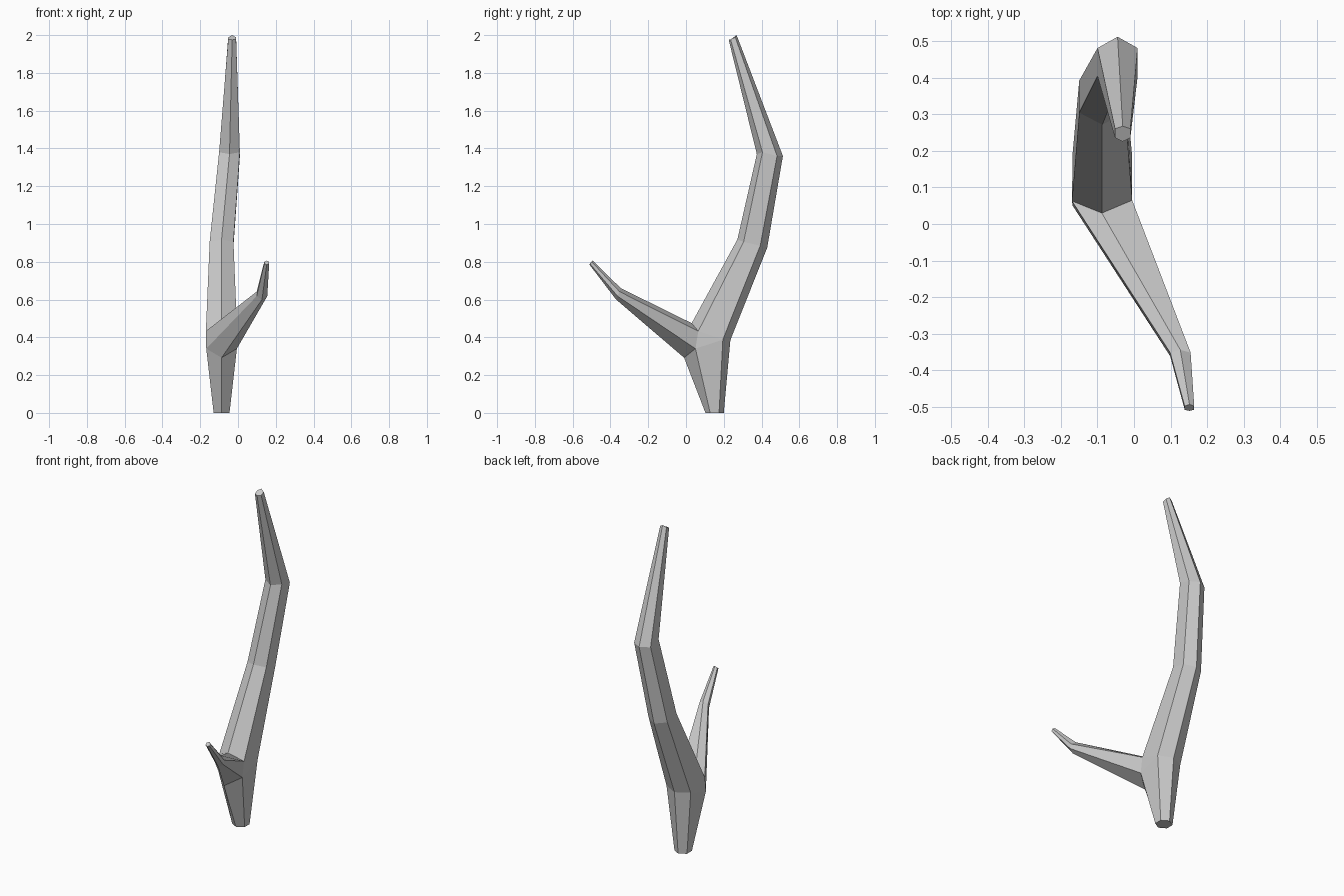
import bpy, bmesh

if "Cube" in bpy.data.objects:
    bpy.data.objects.remove(bpy.data.objects["Cube"])

bm = bmesh.new()


def ring(cx, half, front, front_side, back_side, back):
    """Six-sided section, mirrored about cx; each profile point is (y, z)."""
    pts = [(0, front), (1, front_side), (1, back_side),
           (0, back), (-1, back_side), (-1, front_side)]
    return [bm.verts.new((cx + s * half, y, z)) for s, (y, z) in pts]


def bridge(a, b):
    for i in range(6):
        j = (i + 1) % 6
        if a[i] is b[i] and a[j] is b[j]:
            continue
        bm.faces.new((a[i], a[j], b[j], b[i]))


def skin(rings):
    for a, b in zip(rings, rings[1:]):
        bridge(a, b)


# Trunk: base and the lower lip of the fork
base = ring(-0.087, 0.042, (0.103, 0), (0.128, 0), (0.175, 0), (0.2, 0))
low = ring(-0.087, 0.081, (-0.01, 0.292), (0.05, 0.34), (0.195, 0.388), (0.235, 0.385))

# Upper lip of the fork shares the three back points
upper = [bm.verts.new(p) for p in ((-0.088, 0.03, 0.475), (-0.005, 0.065, 0.433), (-0.17, 0.063, 0.433))]
high = [upper[0], upper[1], low[2], low[3], low[4], upper[2]]
bm.faces.new((low[1], low[2], upper[1]))
bm.faces.new((low[4], low[5], upper[2]))

# Main stem
bend1 = ring(-0.087, 0.063, (0.272, 0.918), (0.305, 0.905), (0.393, 0.885), (0.43, 0.875))
bend2 = ring(-0.045, 0.055, (0.375, 1.37), (0.405, 1.38), (0.482, 1.36), (0.513, 1.36))
tip = ring(-0.031, 0.021, (0.226, 1.975), (0.236, 1.977), (0.261, 1.988), (0.268, 2.0))
skin([base, low])
skin([high, bend1, bend2, tip])

# Side branch grows out of the open fork
fork = [low[0], low[1], upper[1], upper[0], upper[2], low[5]]
elbow = ring(0.127, 0.028, (-0.37, 0.60), (-0.362, 0.618), (-0.352, 0.642), (-0.345, 0.66))
twig_tip = ring(0.152, 0.013, (-0.512, 0.786), (-0.509, 0.79), (-0.499, 0.8), (-0.494, 0.806))
skin([fork, elbow, twig_tip])

# End caps
for cap in (base, tip, twig_tip):
    bm.faces.new(cap)
bmesh.ops.recalc_face_normals(bm, faces=bm.faces)

mesh = bpy.data.meshes.new("forked_branch")
bm.to_mesh(mesh)
bm.free()
bpy.context.collection.objects.link(bpy.data.objects.new("forked_branch", mesh))
